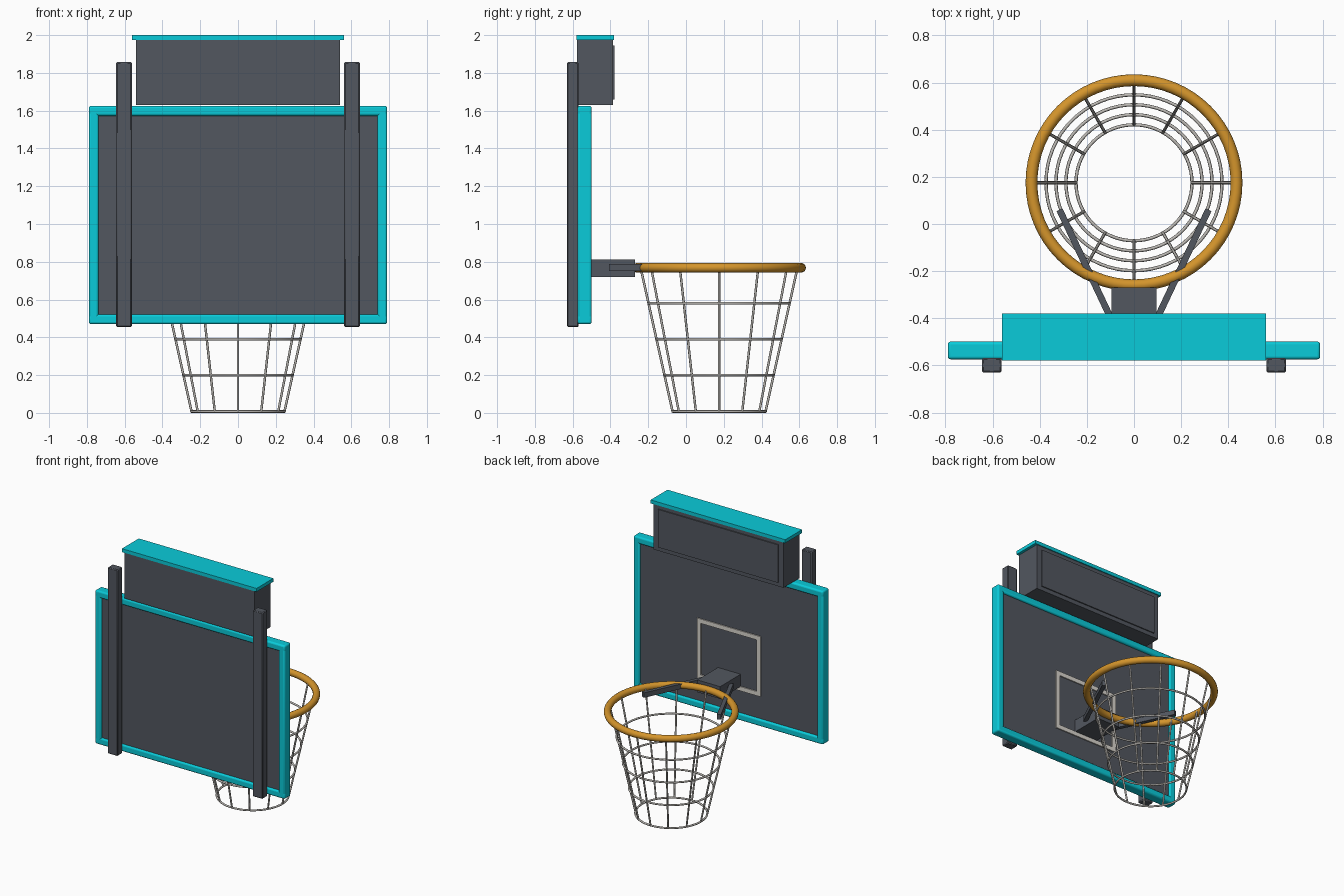
import bpy, math
from mathutils import Vector

if "Cube" in bpy.data.objects:
    bpy.data.objects.remove(bpy.data.objects["Cube"])


def material(name, rgb):
    m = bpy.data.materials.new(name)
    m.diffuse_color = (*rgb, 1)
    m.use_nodes = True
    m.node_tree.nodes["Principled BSDF"].inputs["Base Color"].default_value = m.diffuse_color
    return m


GREY = material("slate_grey", (0.085, 0.095, 0.115))
CYAN = material("cyan", (0.003, 0.60, 0.70))
ORANGE = material("orange", (0.66, 0.30, 0.025))
NET = material("net_grey", (0.52, 0.50, 0.47))
WHITE = material("off_white", (0.70, 0.67, 0.62))


def finish(name, mat):
    o = bpy.context.object
    o.name = name
    o.data.materials.append(mat)
    return o


def box(name, x, y, z, mat, bevel=0.0, segments=1):
    """Box from (min, max) ranges on each axis."""
    r = (x, y, z)
    bpy.ops.mesh.primitive_cube_add(size=1, location=[(a + b) / 2 for a, b in r])
    o = finish(name, mat)
    o.scale = [b - a for a, b in r]
    bpy.ops.object.transform_apply(location=False, rotation=False, scale=True)
    if bevel:
        m = o.modifiers.new("bevel", 'BEVEL')
        m.width, m.segments = bevel, segments
        bpy.ops.object.shade_smooth_by_angle(angle=math.radians(50))
    return o


def ring(name, radius, tube, z, mat, sides):
    bpy.ops.mesh.primitive_torus_add(major_radius=radius, minor_radius=tube,
                                     major_segments=64, minor_segments=sides,
                                     location=(0, HOOP_Y, z))
    bpy.ops.object.shade_smooth()
    return finish(name, mat)


def rod(name, a, b, radius, mat):
    a, b = Vector(a), Vector(b)
    bpy.ops.mesh.primitive_cylinder_add(vertices=8, radius=radius, depth=(b - a).length,
                                        location=(a + b) / 2)
    o = finish(name, mat)
    o.rotation_euler = (b - a).to_track_quat('Z', 'Y').to_euler()
    bpy.ops.object.shade_smooth_by_angle(angle=math.radians(50))


HOOP_Y = 0.175

# Backboard panel with its rounded frame
box("board_panel", (-0.76, 0.76), (-0.56, -0.515), (0.50, 1.60), GREY)
FRAME_Y = (-0.574, -0.499)
for label, z in (("bottom", 0.47), ("top", 1.573)):
    box(label + "_rail", (-0.79, 0.79), FRAME_Y, (z, z + 0.052), CYAN, 0.012, 3)
for label, x in (("left", -0.79), ("right", 0.738)):
    box(label + "_rail", (x, x + 0.052), FRAME_Y, (0.49, 1.605), CYAN, 0.012, 3)

# Target rectangle on the playing side
T_Y = (-0.516, -0.507)
for label, z in (("bottom", 0.69), ("top", 1.11)):
    box("target_" + label, (-0.265, 0.265), T_Y, (z, z + 0.032), WHITE)
for label, x in (("left", -0.265), ("right", 0.233)):
    box("target_" + label, (x, x + 0.032), T_Y, (0.722, 1.11), WHITE)

# Scoreboard with cap and screen plate
box("scoreboard", (-0.54, 0.54), (-0.577, -0.387), (1.63, 1.976), GREY)
box("scoreboard_screen", (-0.50, 0.50), (-0.388, -0.379), (1.66, 1.945), GREY)
box("scoreboard_cap", (-0.56, 0.56), (-0.58, -0.38), (1.974, 2.0), CYAN)

# Posts and hoop braces, one per side
for label, s in (("left", -1), ("right", 1)):
    xs = sorted((s * 0.562, s * 0.645))
    box(label + "_post", xs, (-0.63, -0.568), (0.455, 1.857), GREY, 0.006)
    brace = box(label + "_brace", (-0.014, 0.014), (-0.255, 0.255), (0.75, 0.787), GREY)
    brace.location.x, brace.location.y = s * 0.207, -0.17
    brace.rotation_euler.z = -s * math.atan2(0.22, 0.465)

# Bracket and hoop
box("hoop_bracket", (-0.095, 0.095), (-0.52, -0.27), (0.72, 0.812), GREY)
ring("hoop", 0.435, 0.025, 0.768, ORANGE, 14)

# Tapered net: hoops and twelve straight strands
BOTTOM, TOP = 0.007, 0.768


def net_radius(z):
    return 0.246 + (0.415 - 0.246) * (z - BOTTOM) / (TOP - BOTTOM)


for i, z in enumerate((BOTTOM, 0.2, 0.39, 0.58)):
    ring(f"net_ring_{i}", net_radius(z), 0.007, z, NET, 8)
for i in range(12):
    a = i * math.tau / 12
    ends = [(net_radius(z) * math.cos(a), HOOP_Y + net_radius(z) * math.sin(a), z)
            for z in (BOTTOM, TOP)]
    rod(f"net_strand_{i}", *ends, 0.0065, NET)
